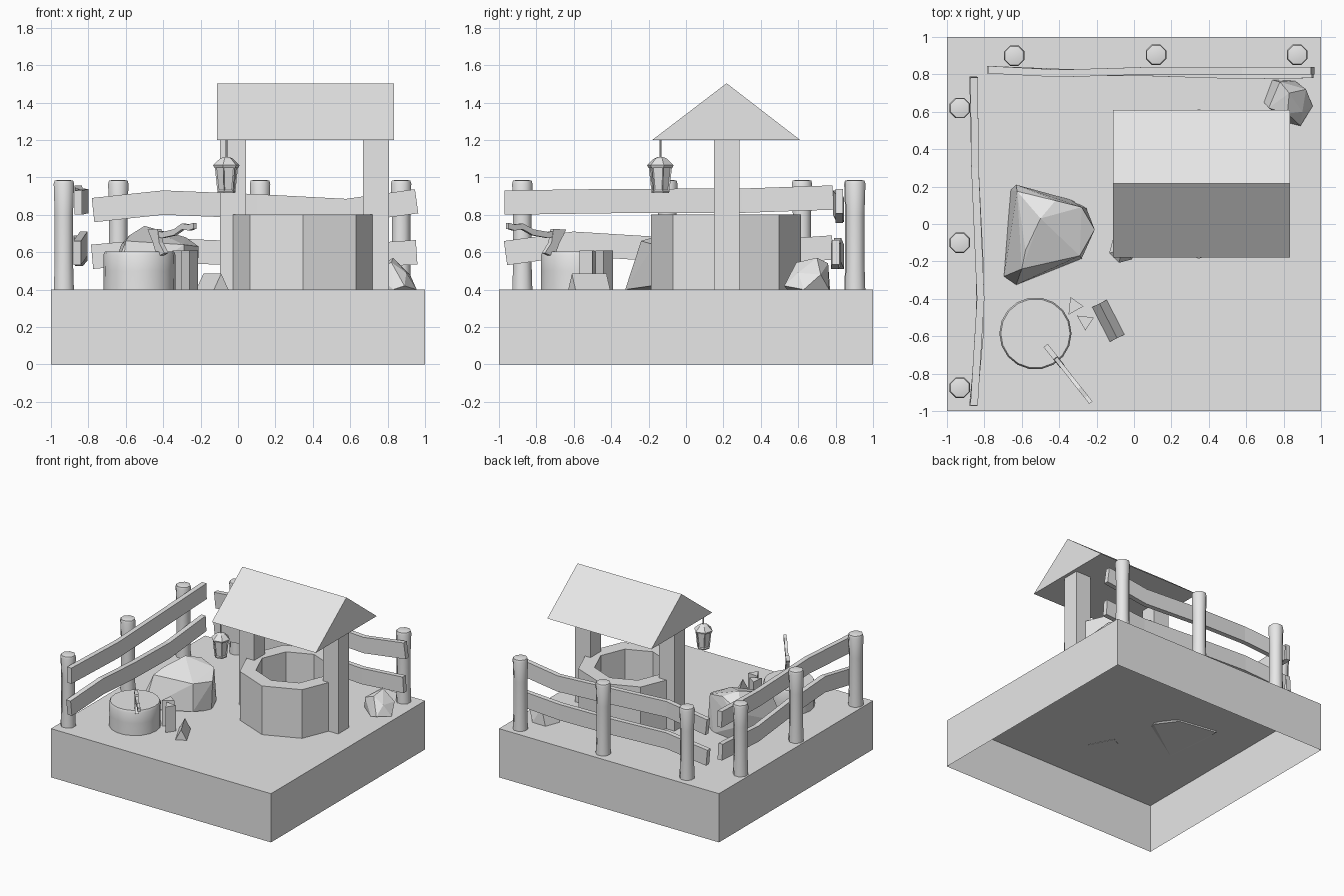
import bpy, bmesh, math
from mathutils import Vector

if "Cube" in bpy.data.objects:
    bpy.data.objects.remove(bpy.data.objects["Cube"])

grey = bpy.data.materials.new("plain grey")
grey.diffuse_color = (0.8, 0.8, 0.8, 1)
grey.use_nodes = True
grey.node_tree.nodes["Principled BSDF"].inputs["Base Color"].default_value = grey.diffuse_color


def finish(name, bm, smooth=None):
    bmesh.ops.recalc_face_normals(bm, faces=bm.faces)
    me = bpy.data.meshes.new(name)
    bm.to_mesh(me)
    bm.free()
    me.materials.append(grey)
    ob = bpy.data.objects.new(name, me)
    bpy.context.collection.objects.link(ob)
    if smooth:
        bpy.ops.object.select_all(action='DESELECT')
        ob.select_set(True)
        bpy.context.view_layer.objects.active = ob
        bpy.ops.object.shade_smooth_by_angle(angle=math.radians(smooth))
    return ob


def loft(name, rings, caps=(True, True), close=False, smooth=None):
    """Skin a list of equal-length point rings."""
    bm = bmesh.new()
    vs = [[bm.verts.new(p) for p in r] for r in rings]
    n = len(vs[0])
    pairs = list(zip(vs, vs[1:])) + ([(vs[-1], vs[0])] if close else [])
    for a, b in pairs:
        for i in range(n):
            j = (i + 1) % n
            bm.faces.new((a[i], a[j], b[j], b[i]))
    if caps[0] and not close:
        bm.faces.new(vs[0])
    if caps[1] and not close:
        bm.faces.new(vs[-1])
    return finish(name, bm, smooth)


def circle(x, y, z, r, n, turn=0.0):
    return [(x + r * math.cos(turn + math.tau * i / n),
             y + r * math.sin(turn + math.tau * i / n), z) for i in range(n)]


def lathe(name, x, y, profile, n, turn=0.0, **kw):
    return loft(name, [circle(x, y, z, r, n, turn) for r, z in profile], **kw)


def prism(name, poly, z0, z1, **kw):
    return loft(name, [[(x, y, z) for x, y in poly] for z in (z0, z1)], **kw)


def box(name, x0, x1, y0, y1, z0, z1, **kw):
    return prism(name, [(x0, y0), (x1, y0), (x1, y1), (x0, y1)], z0, z1, **kw)


def hull(name, pts):
    bm = bmesh.new()
    for p in pts:
        bm.verts.new(p)
    res = bmesh.ops.convex_hull(bm, input=bm.verts)
    bmesh.ops.delete(bm, geom=[v for v in bm.verts if not v.link_faces], context='VERTS')
    return finish(name, bm)


def rail(name, path, along_y=False, h=0.065, t=0.02):
    """Bent plank: path gives (distance along, sideways, height)."""
    rings = []
    for i, (s, w, z) in enumerate(path):
        a, b = path[max(i - 1, 0)], path[min(i + 1, len(path) - 1)]
        tan = Vector((b[0] - a[0], b[2] - a[2])).normalized()
        ring = []
        for dw, dh in ((-t, -h), (t, -h), (t, h), (-t, h)):
            p = (s - tan.y * dh, w + dw, z + tan.x * dh)
            ring.append((p[1], p[0], p[2]) if along_y else p)
        rings.append(ring)
    return loft(name, rings)


# ground block, open underneath
box("ground", -1, 1, -1, 1, 0, 0.4, caps=(False, True))

# well: octagonal wall, two posts, gabled roof
lathe("well_wall", 0.347, 0.214, [(0.4, 0.4), (0.4, 0.8), (0.278, 0.8), (0.278, 0.4)], 8, close=True)
for side, x in (("left", -0.027), ("right", 0.737)):
    box(f"well_post_{side}", x - 0.07, x + 0.07, 0.149, 0.287, 0.4, 1.21)
gable = [(-0.18, 1.2), (0.61, 1.2), (0.217, 1.503)]
loft("well_roof", [[(x, y, z) for y, z in gable] for x in (-0.112, 0.834)])

# lantern hanging from the eave
LX, LY = -0.062, -0.137
turn = math.radians(15)
lathe("lantern_rod", LX, LY, [(0.006, 1.09), (0.006, 1.21)], 6)
lathe("lantern_cap", LX, LY, [(0.066, 1.05), (0.073, 1.065), (0.036, 1.1), (0.012, 1.11)], 6, turn)
body = lathe("lantern_body", LX, LY, [(0.048, 0.915), (0.05, 0.925), (0.064, 1.055)], 6, turn)
bm = bmesh.new()
bm.from_mesh(body.data)
panes = [f for f in bm.faces if len(f.verts) == 4 and f.calc_center_median().z > 0.95]
bmesh.ops.inset_individual(bm, faces=panes, thickness=0.009, depth=-0.006)
bm.to_mesh(body.data)
bm.free()

# fence posts
post_spots = [(-0.931, 0.62), (-0.931, -0.1), (-0.931, -0.875),
              (-0.64, 0.9), (0.118, 0.905), (0.872, 0.905)]
for i, (x, y) in enumerate(post_spots):
    lathe(f"fence_post_{i + 1}", x, y,
          [(0.058, 0.4), (0.053, 0.55), (0.053, 0.8), (0.059, 0.965), (0.054, 0.982), (0.03, 0.987)],
          8, math.pi / 8, smooth=60)

# fence rails
rail("left_rail_upper", [(0.785, -0.855, 0.892), (0.3, -0.85, 0.875), (-0.4, -0.82, 0.873), (-0.97, -0.855, 0.865)][::-1], True)
rail("left_rail_lower", [(-0.965, -0.86, 0.595), (-0.6, -0.825, 0.645), (-0.2, -0.825, 0.62),
                         (0.3, -0.85, 0.59), (0.785, -0.86, 0.625)], True)
rail("back_rail_upper", [(-0.775, 0.825, 0.825), (-0.4, 0.805, 0.865), (0.1, 0.82, 0.845),
                         (0.58, 0.82, 0.82), (0.955, 0.82, 0.872)])
rail("back_rail_lower", [(-0.78, 0.825, 0.575), (-0.4, 0.81, 0.61), (0.1, 0.81, 0.59),
                         (0.58, 0.795, 0.575), (0.955, 0.80, 0.6)])

# chopping stump
lathe("stump", -0.527, -0.585, [(0.193, 0.4), (0.192, 0.5), (0.193, 0.585), (0.185, 0.603)], 18, smooth=60)


# axe stuck in the stump, cut from flat outlines
def plate(name, outline, thick):
    d = Vector((0.62, -0.784, 0))
    side = Vector((0.784, 0.62, 0)) * thick / 2
    o = Vector((-0.46, -0.665, 0))
    return loft(name, [[o + d * s + k * side + Vector((0, 0, z)) for s, z in outline] for k in (-1, 1)])


plate("axe_head", [(-0.02, 0.72), (0.065, 0.725), (0.08, 0.65), (0.125, 0.595), (0.06, 0.575), (0.025, 0.65)], 0.028)
top = [(-0.005, 0.718), (0.1, 0.708), (0.2, 0.722), (0.27, 0.753), (0.33, 0.748), (0.37, 0.757)]
plate("axe_handle", top + [(s, z - 0.032) for s, z in reversed(top)], 0.022)

# split firewood: two upright wedges and one lying down
prism("firewood_upright_1", [(-0.34, -0.39), (-0.27, -0.44), (-0.35, -0.485)], 0.4, 0.61)
prism("firewood_upright_2", [(-0.305, -0.49), (-0.215, -0.5), (-0.26, -0.57)], 0.4, 0.61)
ends = []
for x, y in ((-0.185, -0.425), (-0.09, -0.61)):
    ends.append([(x - 0.04, y - 0.02, 0.397), (x + 0.04, y + 0.02, 0.397), (x, y, 0.485)])
loft("firewood_lying", ends)

# boulders
hull("big_rock", [
    (-0.66, 0.18, 0.39), (-0.63, 0.21, 0.55), (-0.34, 0.13, 0.39), (-0.255, 0.085, 0.42),
    (-0.22, -0.03, 0.39), (-0.28, -0.185, 0.42), (-0.63, -0.325, 0.4), (-0.695, -0.28, 0.42),
    (-0.625, 0.175, 0.64), (-0.42, 0.125, 0.71), (-0.5, 0.03, 0.74), (-0.58, -0.14, 0.69),
    (-0.28, 0.09, 0.68), (-0.21, -0.03, 0.63), (-0.29, -0.17, 0.64), (-0.6, -0.24, 0.66)])
hull("small_rock", [
    (0.695, 0.65, 0.4), (0.74, 0.77, 0.4), (0.86, 0.765, 0.4), (0.955, 0.63, 0.4),
    (0.89, 0.525, 0.42), (0.83, 0.54, 0.4), (0.72, 0.62, 0.5), (0.78, 0.76, 0.54),
    (0.83, 0.7, 0.57), (0.82, 0.59, 0.545), (0.92, 0.72, 0.48), (0.9, 0.6, 0.49)])
